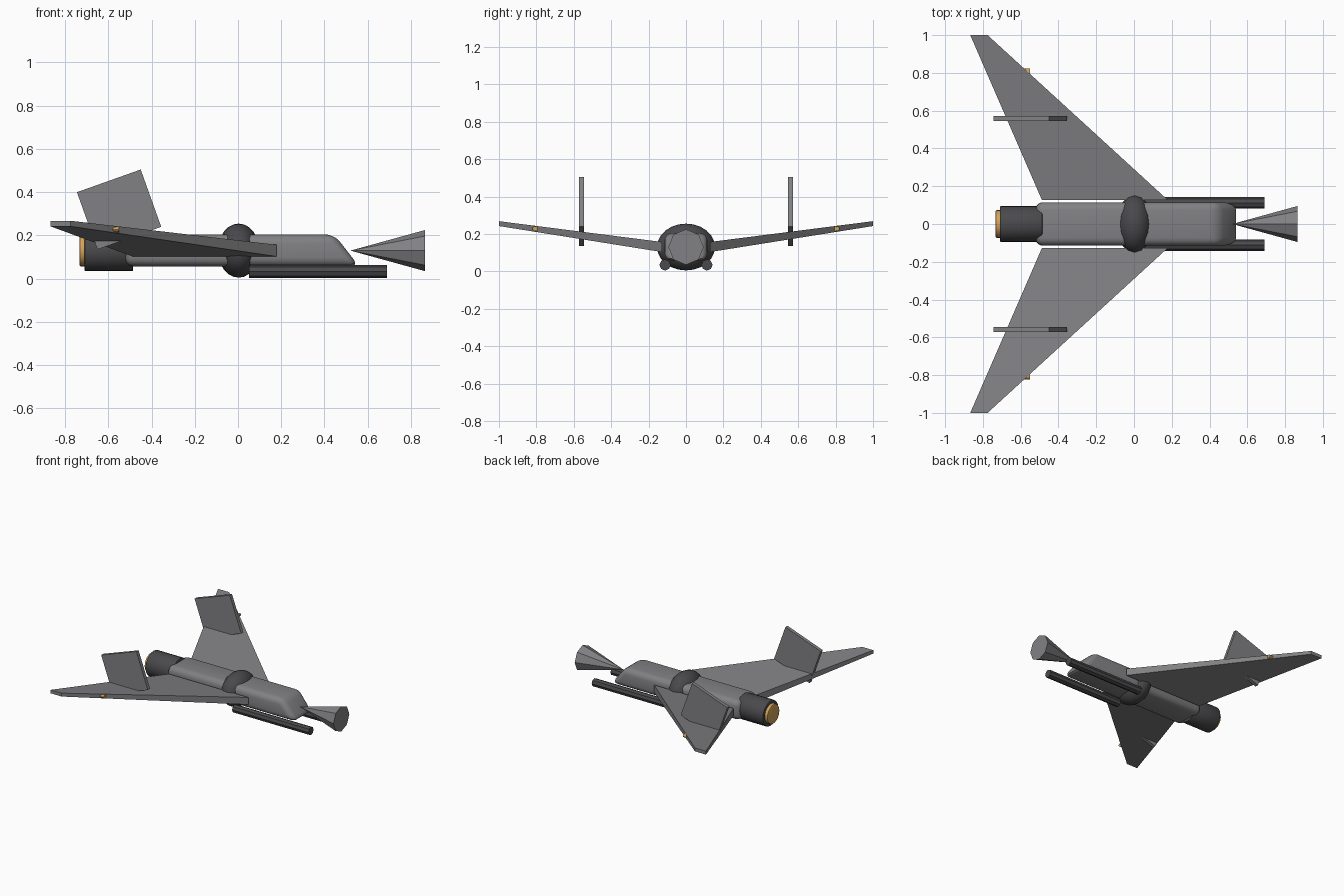
import bpy, bmesh, math
from mathutils import Matrix, Vector

if "Cube" in bpy.data.objects:
    bpy.data.objects.remove(bpy.data.objects["Cube"])


def material(name, rgb):
    m = bpy.data.materials.new(name)
    m.diffuse_color = (*rgb, 1)
    m.use_nodes = True
    m.node_tree.nodes["Principled BSDF"].inputs["Base Color"].default_value = m.diffuse_color
    return m


GREY = material("hull_grey", (0.22, 0.22, 0.23))
DARK = material("dark_grey", (0.068, 0.068, 0.073))
ORANGE = material("glow_orange", (0.65, 0.36, 0.10))


def finish(name, bm, mat, smooth=None):
    bmesh.ops.recalc_face_normals(bm, faces=bm.faces)
    me = bpy.data.meshes.new(name)
    bm.to_mesh(me)
    bm.free()
    ob = bpy.data.objects.new(name, me)
    bpy.context.collection.objects.link(ob)
    me.materials.append(mat)
    if smooth:
        bpy.ops.object.select_all(action='DESELECT')
        bpy.context.view_layer.objects.active = ob
        ob.select_set(True)
        bpy.ops.object.shade_smooth_by_angle(angle=math.radians(smooth))
    return ob


def loft(bm, ring_a, ring_b):
    """Solid between two matching rings of points."""
    a = [bm.verts.new(p) for p in ring_a]
    b = [bm.verts.new(p) for p in ring_b]
    n = len(a)
    bm.faces.new(a)
    bm.faces.new(b)
    for i in range(n):
        bm.faces.new((a[i], a[(i + 1) % n], b[(i + 1) % n], b[i]))


def rod(name, x0, x1, y, z, r0, r1, sides, mat, smooth=None, bevel=0, flat=1):
    """Round part along x, r0 at x0 and r1 at x1."""
    bm = bmesh.new()
    bmesh.ops.create_cone(bm, cap_ends=True, segments=sides, radius1=r0,
                          radius2=r1, depth=x1 - x0)
    if bevel:
        rim = [e for e in bm.edges if abs(e.verts[0].co.z - e.verts[1].co.z) < 1e-5]
        bmesh.ops.bevel(bm, geom=rim, offset=bevel, segments=2, affect='EDGES', profile=0.5)
    bm.transform(Matrix.Translation(((x0 + x1) / 2, y, z))
                 @ Matrix.Diagonal((1, 1, flat, 1))
                 @ Matrix.Rotation(math.pi / 2, 4, 'Y'))
    return finish(name, bm, mat, smooth)


# Fuselage: rounded block with a sloping nose
bm = bmesh.new()
side = [(-0.525, 0.057), (0.56, 0.057), (0.445, 0.205), (-0.52, 0.205)]
loft(bm, [(x, -0.115, z) for x, z in side], [(x, 0.115, z) for x, z in side])
bmesh.ops.bevel(bm, geom=bm.edges[:], offset=0.042, segments=4, affect='EDGES', profile=0.5)
finish("fuselage", bm, GREY, 35)

# Nose cone, flaring forward
rod("nose_cone", 0.52, 0.865, 0, 0.13, 0.0, 0.095, 8, GREY)

# Mid-body bulge
bm = bmesh.new()
bmesh.ops.create_uvsphere(bm, u_segments=16, v_segments=12, radius=1)
bm.transform(Matrix.Translation((0.003, 0, 0.13)) @ Matrix.Diagonal((0.096, 0.155, 0.125, 1)))
finish("body_bulge", bm, DARK, 40)

# Engine and its glowing nozzle
rod("engine", -0.71, -0.485, 0, 0.13, 0.095, 0.095, 24, DARK, 35, 0.006)
rod("engine_nozzle", -0.733, -0.69, 0, 0.13, 0.073, 0.073, 24, ORANGE, 35, 0.006)

for s, tag in ((1, "left"), (-1, "right")):
    # Gun barrel
    rod("gun_" + tag, 0.05, 0.69, s * 0.112, 0.034, 0.03, 0.03, 8, DARK)

    # Swept wing, thinner at the tip
    bm = bmesh.new()
    loft(bm,
         [(0.178, s * 0.128, 0.103), (-0.488, s * 0.128, 0.103),
          (-0.488, s * 0.128, 0.157), (0.178, s * 0.128, 0.157)],
         [(-0.775, s, 0.242), (-0.867, s, 0.242),
          (-0.867, s, 0.268), (-0.775, s, 0.268)])
    finish("wing_" + tag, bm, GREY)

    # Small light in the leading edge of the wing
    rod("wing_light_" + tag, -0.62, -0.55, s * 0.80, 0.228, 0.022, 0.022, 12,
        ORANGE, 35, 0, 0.6)

    # Tilted tail fin
    bm = bmesh.new()
    fin = [(-0.65, 0.135), (-0.355, 0.24), (-0.45, 0.505), (-0.745, 0.40)]
    loft(bm, [(x, s * 0.545, z) for x, z in fin], [(x, s * 0.571, z) for x, z in fin])
    finish("fin_" + tag, bm, GREY)
